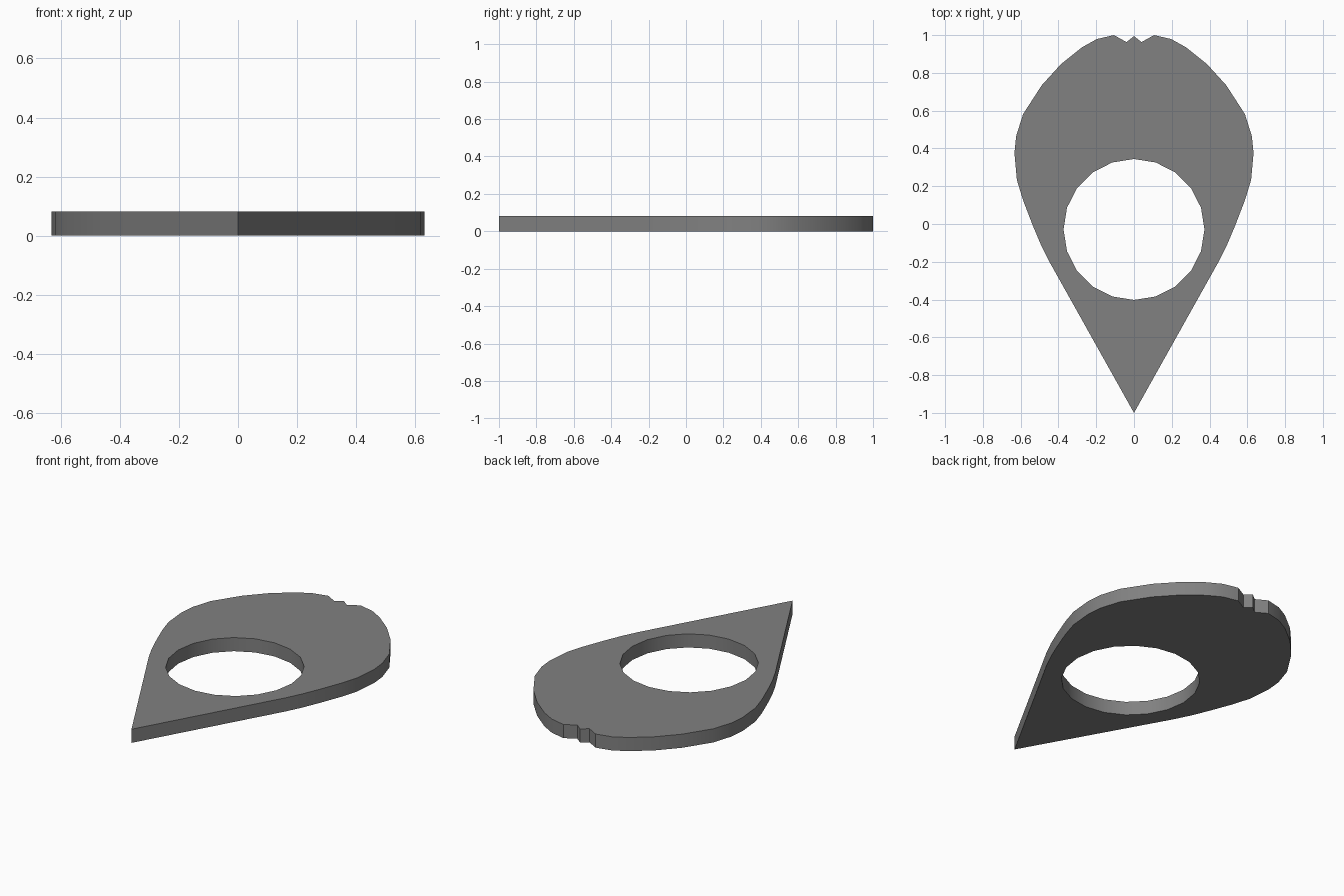
import bpy, bmesh, math

if "Cube" in bpy.data.objects:
    bpy.data.objects.remove(bpy.data.objects["Cube"])

THICK = 0.081
# right half of the teardrop outline, from tip to notched crown
half = [(0.45, -0.196), (0.495, -0.105), (0.535, -0.01), (0.587, 0.125), (0.62, 0.233),
        (0.633, 0.375), (0.624, 0.465), (0.587, 0.582), (0.488, 0.735),
        (0.386, 0.847), (0.276, 0.935), (0.197, 0.979), (0.106, 1.0), (0.04, 0.963)]
outline = [(0, -1)] + half + [(0, 0.995)] + [(-x, y) for x, y in reversed(half)]

# round hole, 20 sides
hole = [(0.373 * math.cos(math.tau * i / 20), -0.029 + 0.373 * math.sin(math.tau * i / 20))
        for i in range(20)]

# fill between outline and hole, then extrude upward
bm = bmesh.new()
edges = []
for loop in (outline, hole):
    vs = [bm.verts.new((x, y, 0)) for x, y in loop]
    edges += [bm.edges.new((vs[i], vs[(i + 1) % len(vs)])) for i in range(len(vs))]
bmesh.ops.triangle_fill(bm, edges=edges, use_beauty=True, use_dissolve=False)
res = bmesh.ops.extrude_face_region(bm, geom=bm.faces[:], use_keep_orig=True)
top = [g for g in res["geom"] if isinstance(g, bmesh.types.BMVert)]
bmesh.ops.translate(bm, verts=top, vec=(0, 0, THICK))
bmesh.ops.recalc_face_normals(bm, faces=bm.faces[:])

mesh = bpy.data.meshes.new("teardrop_plate")
bm.to_mesh(mesh)
bm.free()
plate = bpy.data.objects.new("teardrop_plate", mesh)
bpy.context.collection.objects.link(plate)

# single grey colour
grey = bpy.data.materials.new("grey")
grey.diffuse_color = (0.22, 0.22, 0.22, 1)
grey.use_nodes = True
grey.node_tree.nodes["Principled BSDF"].inputs["Base Color"].default_value = grey.diffuse_color
mesh.materials.append(grey)

# smooth rim, sharp corners
bpy.context.view_layer.objects.active = plate
plate.select_set(True)
bpy.ops.object.shade_smooth_by_angle(angle=math.radians(30))
